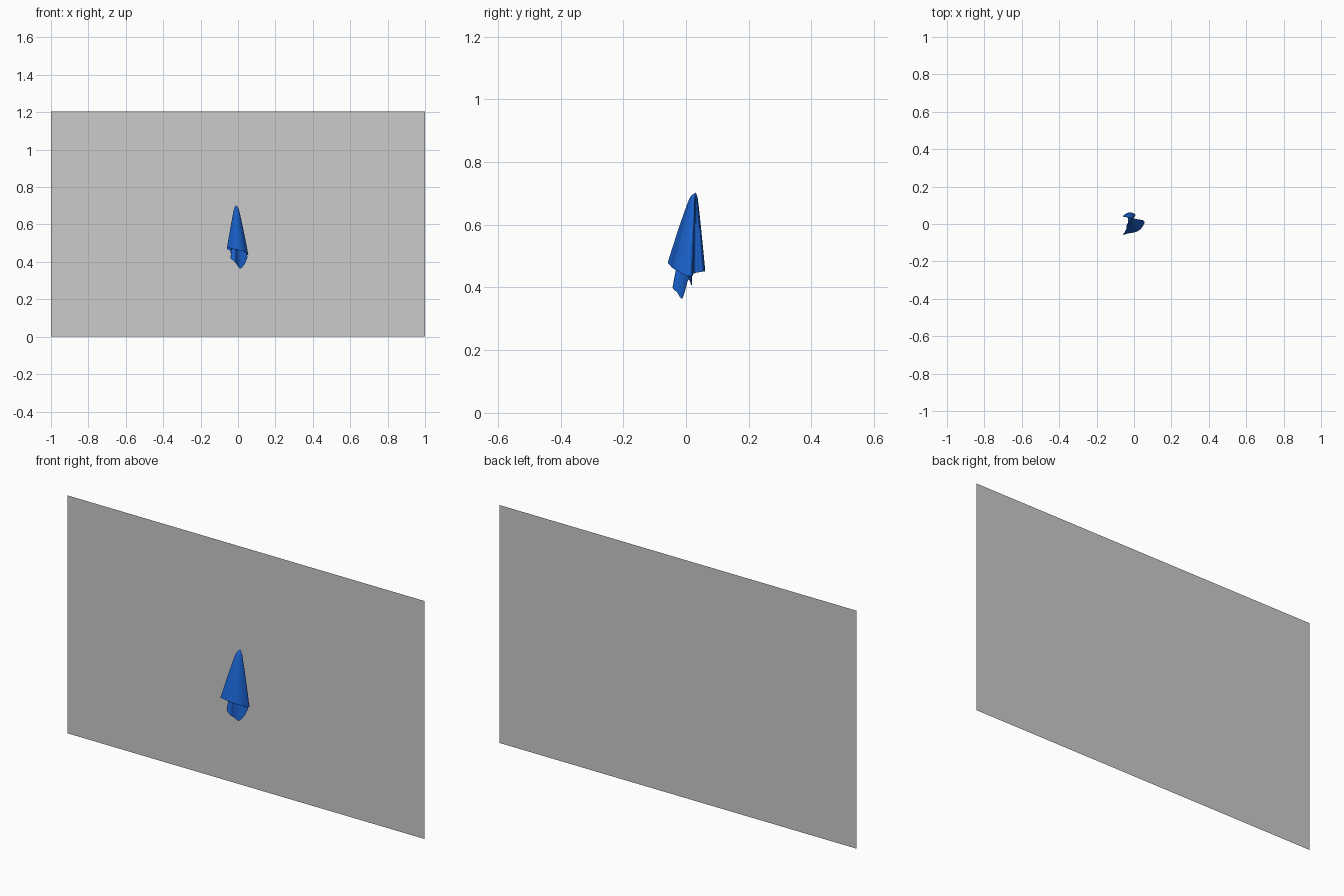
import bpy
from mathutils import Vector

if "Cube" in bpy.data.objects:
    bpy.data.objects.remove(bpy.data.objects["Cube"])


def make_object(name, verts, faces, mat=None):
    me = bpy.data.meshes.new(name)
    me.from_pydata(verts, [], faces)
    ob = bpy.data.objects.new(name, me)
    bpy.context.collection.objects.link(ob)
    if mat:
        me.materials.append(mat)
    return ob


def smooth_path(pts, steps, closed):
    """Catmull-Rom curve through the hem points."""
    pts = [Vector(p) for p in pts]
    n = len(pts)
    pick = (lambda i: pts[i % n]) if closed else (lambda i: pts[max(0, min(n - 1, i))])
    out = []
    for i in range(n if closed else n - 1):
        a, b, c, d = (pick(i + k) for k in (-1, 0, 1, 2))
        for s in range(steps):
            t = s / steps
            out.append(0.5 * (2 * b + (c - a) * t + (2 * a - 5 * b + 4 * c - d) * t * t
                              + (3 * b - 3 * c + d - a) * t ** 3))
    if not closed:
        out.append(pts[-1])
    return out


def draped_sheet(name, hem, closed, apex, mat, rows=18, steps=6):
    """Folds fan out from the pinch at the hook down to the hem."""
    hem = smooth_path(hem, steps, closed)
    n = len(hem)
    apex = Vector(apex)
    verts, faces = [], []
    for r in range(rows + 1):
        t = r / rows
        spread = 0.13 * min(1, t * 10) ** 0.5 + 0.87 * t
        for h in hem:
            p = apex.lerp(h, spread)
            p.z = apex.z + (h.z - apex.z) * (t ** 1.12)
            verts.append(p)
    for r in range(rows):
        for i in range(n if closed else n - 1):
            j = (i + 1) % n
            faces.append((r * n + i, (r + 1) * n + i, (r + 1) * n + j, r * n + j))
    ob = make_object(name, verts, faces, mat)
    bpy.context.view_layer.objects.active = ob
    ob.select_set(True)
    bpy.ops.object.shade_smooth_by_angle(angle=0.8)
    ob.select_set(False)
    return ob


blue = bpy.data.materials.new("blue_cloth")
blue.diffuse_color = (0.01, 0.12, 0.6, 1)
blue.use_nodes = True
blue.node_tree.nodes["Principled BSDF"].inputs["Base Color"].default_value = blue.diffuse_color

# Wall behind the towel
make_object("wall", [(-1, 0.064, 0), (1, 0.064, 0), (1, 0.064, 1.205), (-1, 0.064, 1.205)],
            [(0, 1, 2, 3)])

# Outer folds of the towel
apex = (-0.01, 0.031, 0.703)
outer = [(-0.058, -0.058, 0.480), (-0.030, -0.050, 0.470), (0.010, -0.043, 0.462),
         (0.036, -0.026, 0.452), (0.055, 0.004, 0.437), (0.047, 0.020, 0.437),
         (0.012, 0.023, 0.443), (-0.002, 0.032, 0.447), (0.008, 0.050, 0.450),
         (-0.016, 0.061, 0.452), (-0.040, 0.057, 0.462), (-0.060, 0.040, 0.470),
         (-0.036, 0.038, 0.455), (-0.032, 0.012, 0.440), (-0.040, -0.012, 0.450),
         (-0.034, -0.036, 0.468)]
draped_sheet("towel_outer_folds", outer, True, apex, blue)

# Inner layer hanging lower, with its pointed corner
inner = [(-0.030, 0.012, 0.440), (-0.038, -0.008, 0.425), (-0.038, -0.036, 0.418),
         (-0.016, -0.042, 0.398), (-0.006, -0.028, 0.384), (0.012, -0.014, 0.364),
         (0.034, -0.004, 0.386), (0.050, 0.008, 0.425), (0.030, 0.018, 0.405),
         (0.010, 0.018, 0.425)]
draped_sheet("towel_inner_folds", inner, False, apex, blue)
